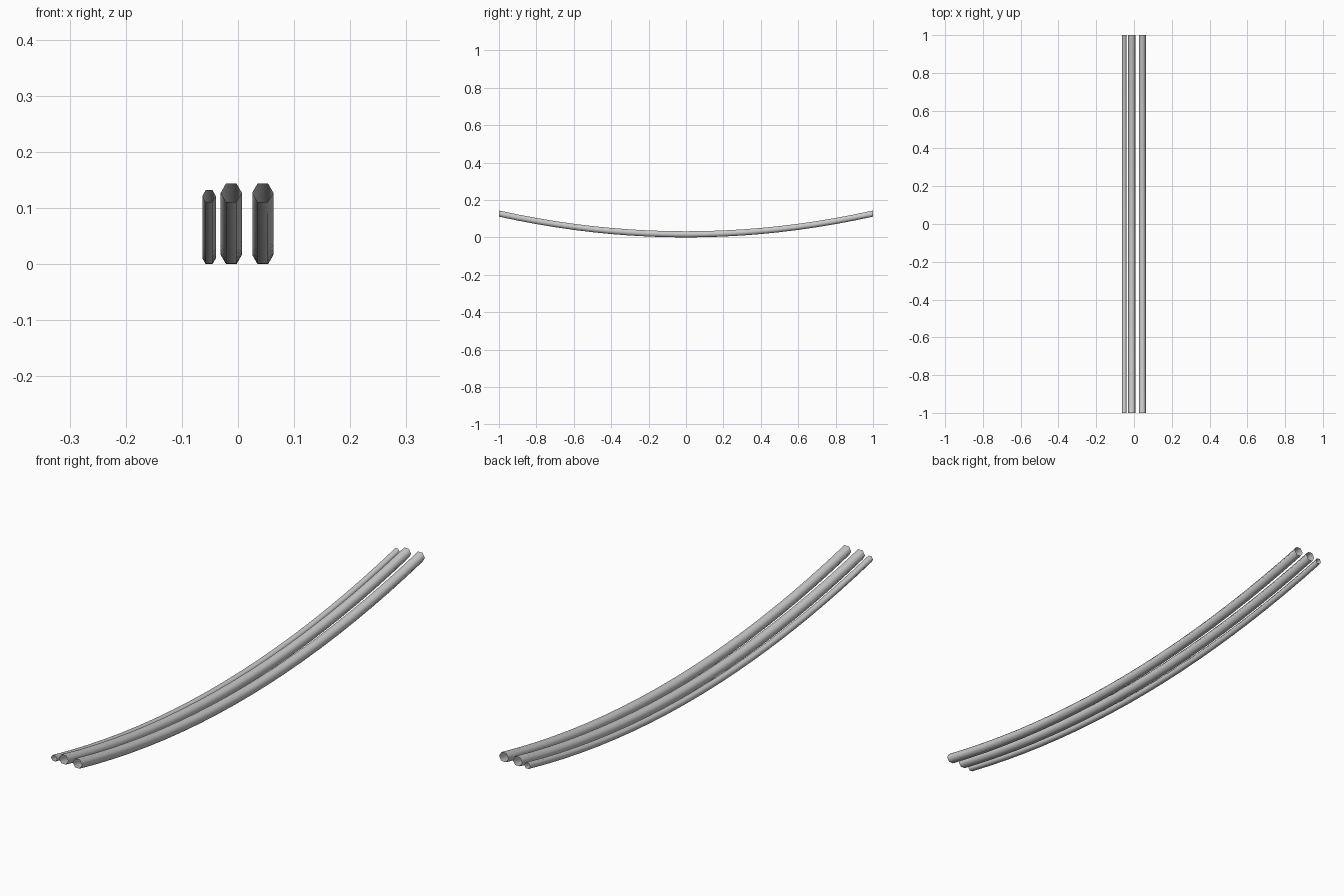
import bpy, math

if "Cube" in bpy.data.objects:
    bpy.data.objects.remove(bpy.data.objects["Cube"])

SEGMENTS = 20   # steps along each cable
SIDES = 6       # hexagonal cross-section
SAG = 0.111     # rise from the middle to the ends


def cable(name, x, radius):
    """Sagging open hexagonal tube running along y, lowest point on z = 0."""
    half_height = radius * math.sin(math.pi / 3)
    verts, faces = [], []
    for i in range(SEGMENTS + 1):
        y = -1 + 2 * i / SEGMENTS
        z = half_height + SAG * y * y
        for k in range(SIDES):
            a = 2 * math.pi * k / SIDES
            verts.append((x + radius * math.cos(a), y, z + radius * math.sin(a)))
    for i in range(SEGMENTS):
        for k in range(SIDES):
            a, b = i * SIDES + k, i * SIDES + (k + 1) % SIDES
            faces.append((a, a + SIDES, b + SIDES, b))
    mesh = bpy.data.meshes.new(name)
    mesh.from_pydata(verts, [], faces)
    mesh.shade_smooth()
    # outward normals
    mesh.flip_normals() if mesh.polygons[0].normal.x < 0 else None
    obj = bpy.data.objects.new(name, mesh)
    bpy.context.collection.objects.link(obj)


# One thin cable and two thick ones, side by side
cable("thin_cable", -0.0515, 0.012)
cable("middle_cable", -0.012, 0.0188)
cable("right_cable", 0.0442, 0.0188)
